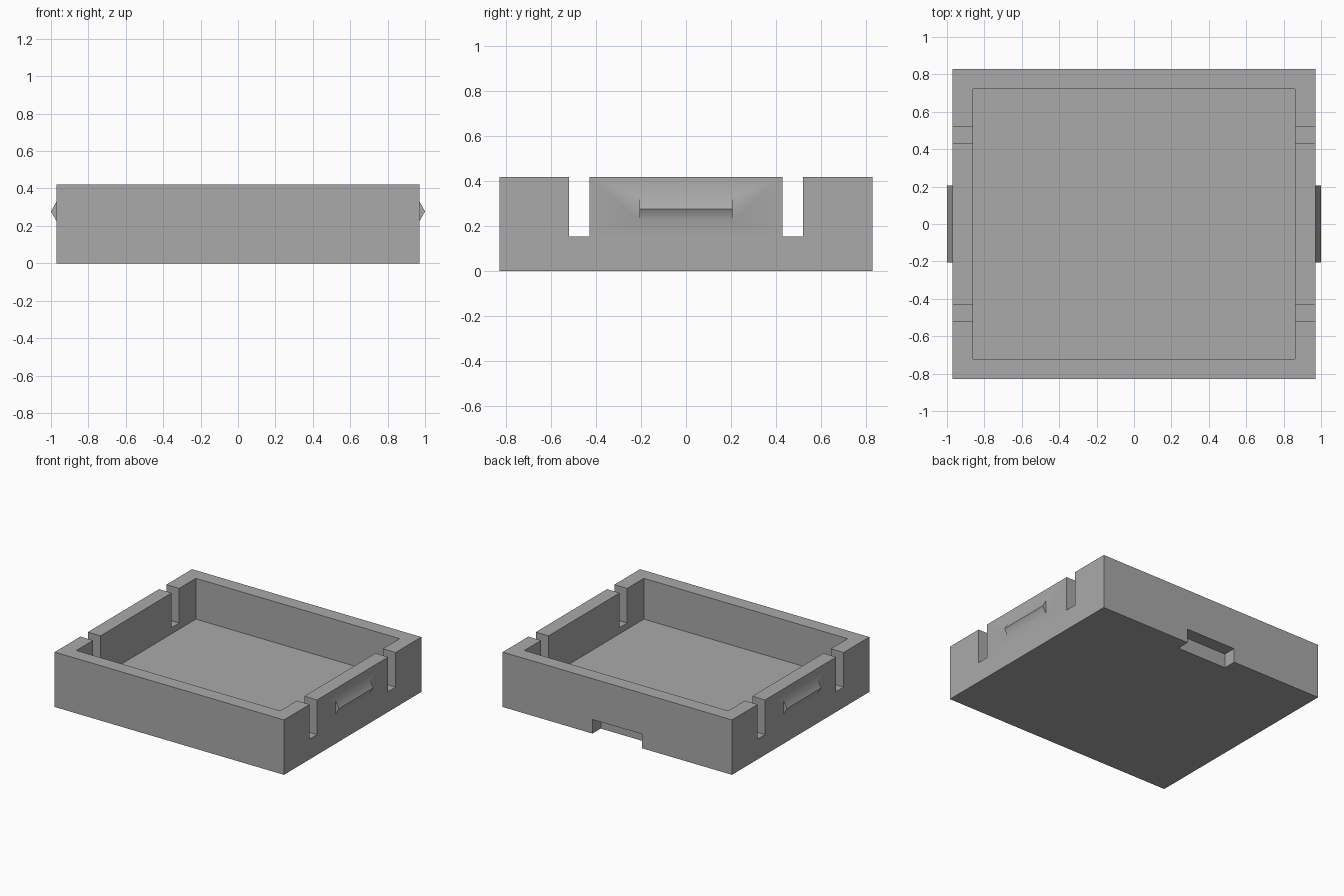
import bpy
import bmesh
from math import radians

if "Cube" in bpy.data.objects:
    bpy.data.objects.remove(bpy.data.objects["Cube"], do_unlink=True)

HX, HY, H = 0.97, 0.83, 0.42      # outer half sizes and height
WALL = 0.108                      # wall and floor thickness
SLOT_IN, SLOT_OUT, SLOT_Z = 0.43, 0.52, 0.155

grey = bpy.data.materials.new("plain grey")
grey.use_nodes = True
colour = (0.4, 0.4, 0.4, 1)
grey.diffuse_color = colour
grey.node_tree.nodes["Principled BSDF"].inputs["Base Color"].default_value = colour


def finish(name, bm):
    bmesh.ops.recalc_face_normals(bm, faces=bm.faces)
    mesh = bpy.data.meshes.new(name)
    bm.to_mesh(mesh)
    bm.free()
    mesh.materials.append(grey)
    obj = bpy.data.objects.new(name, mesh)
    bpy.context.collection.objects.link(obj)
    return obj


def box(name, low, high):
    bm = bmesh.new()
    bmesh.ops.create_cube(bm, size=1)
    for v in bm.verts:
        v.co = [(a + b) / 2 + c * (b - a) for a, b, c in zip(low, high, v.co)]
    return finish(name, bm)


def ridge(name, side):
    # Triangular catch running along y, sunk a little into the wall
    bm = bmesh.new()
    profile = [(HX - 0.05, 0.225), (HX, 0.225), (1.0, 0.277),
               (HX, 0.33), (HX - 0.05, 0.33)]
    face = bm.faces.new([bm.verts.new((side * x, -0.207, z)) for x, z in profile])
    moved = bmesh.ops.extrude_face_region(bm, geom=[face])["geom"]
    verts = [v for v in moved if isinstance(v, bmesh.types.BMVert)]
    bmesh.ops.translate(bm, verts=verts, vec=(0, 0.414, 0))
    return finish(name, bm)


def combine(target, tool, operation):
    mod = target.modifiers.new(tool.name, "BOOLEAN")
    mod.object, mod.operation, mod.solver = tool, operation, "EXACT"
    bpy.context.view_layer.objects.active = target
    bpy.ops.object.modifier_apply(modifier=mod.name)
    bpy.data.objects.remove(tool, do_unlink=True)


# Open tray
tray = box("tray", (-HX, -HY, 0), (HX, HY, H))
combine(tray, box("cavity", (WALL - HX, WALL - HY, WALL), (HX - WALL, HY - WALL, 1)), "DIFFERENCE")

# Slots beside each flexible side tab
for low, high in ((-SLOT_OUT, -SLOT_IN), (SLOT_IN, SLOT_OUT)):
    combine(tray, box("slot", (-2, low, SLOT_Z), (2, high, 1)), "DIFFERENCE")

# Finger notch under the back edge
combine(tray, box("notch", (-0.21, HY - 0.1, -1), (0.21, 2, 0.108)), "DIFFERENCE")

# Catches on both side tabs
for side in (-1, 1):
    combine(tray, ridge("catch", side), "UNION")

# Split the side walls around the tabs so soft shading stays on the tabs
bm = bmesh.new()
bm.from_mesh(tray.data)
cuts = [((0, y, 0), (0, 1, 0)) for y in (-SLOT_IN, SLOT_IN)] + [((0, 0, SLOT_Z), (0, 0, 1))]
for point, normal in cuts:
    walls = [f for f in bm.faces if abs(f.normal.x) > 0.99]
    edges = {e for f in walls for e in f.edges}
    verts = {v for f in walls for v in f.verts}
    bmesh.ops.bisect_plane(bm, geom=[*verts, *edges, *walls], plane_co=point,
                           plane_no=normal, dist=0.0001)
bm.to_mesh(tray.data)
bm.free()

bpy.ops.object.select_all(action="DESELECT")
tray.select_set(True)
bpy.context.view_layer.objects.active = tray
bpy.ops.object.shade_smooth_by_angle(angle=radians(35))
